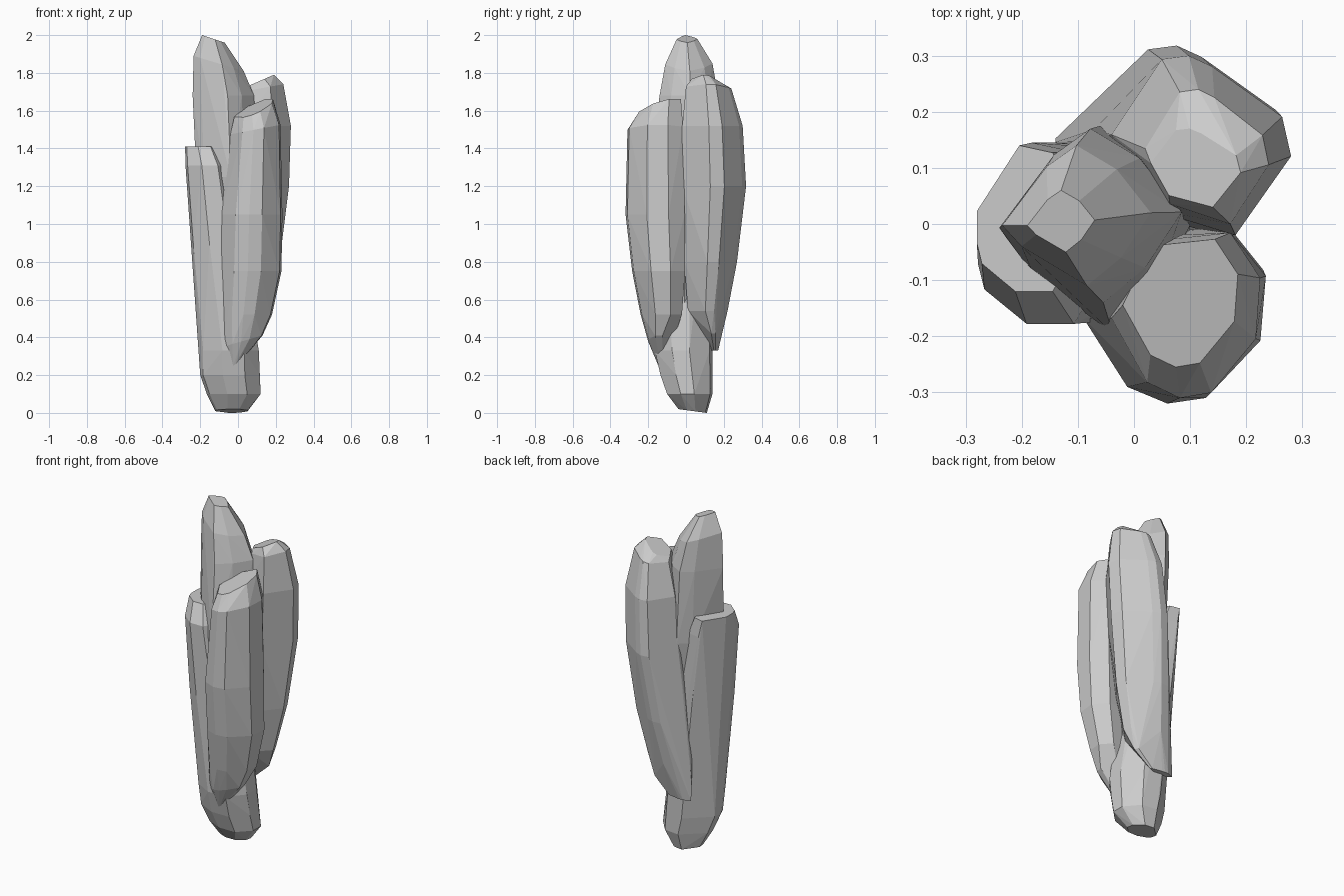
import bpy, bmesh, math

def rock(name, outline, stations):
    """Faceted shard: a unit plan outline fitted to a box at each height, then hulled.
    station = (z, x0, x1, y0, y1, rise along x, rise along y)"""
    bm = bmesh.new()
    for z, x0, x1, y0, y1, rx, ry in stations:
        for u, v in outline:
            bm.verts.new((x0 + u * (x1 - x0), y0 + v * (y1 - y0),
                          z + rx * (u - .5) + ry * (v - .5)))
    hull = bmesh.ops.convex_hull(bm, input=bm.verts)
    junk = [e for e in set(hull["geom_interior"] + hull["geom_unused"])
            if isinstance(e, bmesh.types.BMVert)]
    bmesh.ops.delete(bm, geom=junk, context='VERTS')
    # merge nearly flat neighbours into broad facets
    bmesh.ops.dissolve_limit(bm, angle_limit=math.radians(2.5),
                             verts=bm.verts, edges=bm.edges)
    bmesh.ops.recalc_face_normals(bm, faces=bm.faces)
    mesh = bpy.data.meshes.new(name)
    bm.to_mesh(mesh)
    bm.free()
    ob = bpy.data.objects.new(name, mesh)
    bpy.context.collection.objects.link(ob)
    return ob

# tallest shard in the middle
rock("tall_rock",
     [(0, .43), (.3, .85), (.5, 1), (.77, .83), (1, .52), (.8, .2), (.57, 0), (.13, .28)],
     [(1.98, -.19, -.07, -.05, .06, -.04, 0),
      (1.85, -.235, .03, -.11, .14, -.08, 0),
      (1.68, -.24, .085, -.14, .17, 0, 0),
      (1.25, -.22, .10, -.195, .175, 0, 0),
      (.80, -.15, .10, -.15, .12, 0, 0),
      (.45, -.10, .05, -.08, .06, 0, 0)])

# front right shard
rock("front_rock",
     [(0, .46), (.24, .09), (.46, 0), (.67, .03), (.97, .34), (1, .69), (.8, .95), (.25, .9)],
     [(1.61, -.02, .185, -.255, -.015, .08, .06),
      (1.50, -.04, .225, -.31, 0, .05, 0),
      (1.05, -.09, .235, -.32, .01, 0, 0),
      (.75, -.10, .23, -.285, .01, 0, 0),
      (.52, -.10, .18, -.24, -.01, 0, 0),
      (.38, -.08, .13, -.20, -.09, .06, 0),
      (.26, -.04, .02, -.15, -.11, .04, 0)])

# back right shard
rock("back_rock",
     [(.69, 0), (1, .44), (.95, .66), (.56, .94), (.43, 1), (.28, .98), (0, .56), (.2, .15)],
     [(1.755, .03, .19, .03, .17, .07, 0),
      (1.72, .02, .24, .0, .24, .04, 0),
      (1.52, -.04, .28, -.02, .30, 0, 0),
      (1.20, -.07, .27, -.02, .318, 0, 0),
      (.80, -.11, .22, -.01, .27, 0, 0),
      (.54, -.13, .16, .01, .22, 0, 0),
      (.42, -.14, .11, .09, .19, 0, 0),
      (.33, -.14, .01, .13, .17, 0, 0)])

# left shard that reaches the ground
rock("left_rock",
     [(0, .55), (.42, 1), (.75, .95), (1, .6), (1, .3), (.75, 0), (.38, 0), (.05, .19), (0, .33)],
     [(1.41, -.28, -.10, -.12, .14, 0, 0),
      (1.31, -.278, -.05, -.178, .145, 0, 0),
      (.90, -.25, .01, -.178, .145, 0, 0),
      (.33, -.20, .11, -.165, .14, 0, 0),
      (.20, -.20, .115, -.135, .14, 0, 0),
      (.10, -.165, .12, -.10, .14, 0, 0),
      (.01, -.12, .05, -.04, .11, 0, -.02)])
